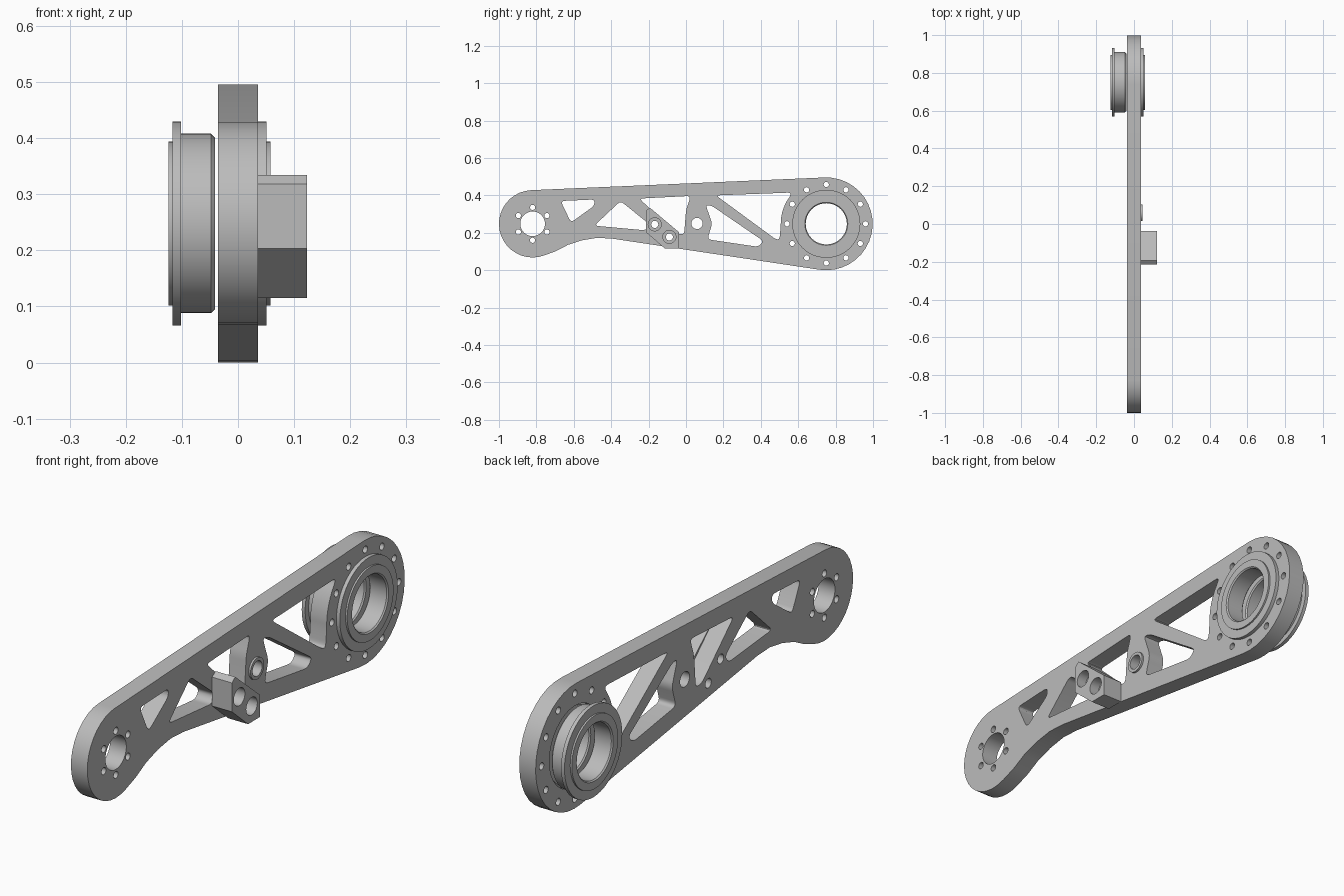
import bpy, bmesh, math
from mathutils import Vector

cube = bpy.data.objects.get("Cube")
if cube:
    bpy.data.objects.remove(cube, do_unlink=True)

metal = bpy.data.materials.new("grey_metal")
metal.use_nodes = True
GREY = (0.5, 0.5, 0.5, 1)
metal.diffuse_color = GREY
metal.node_tree.nodes["Principled BSDF"].inputs["Base Color"].default_value = GREY

HALF = 0.036                       # half thickness of the plate
BIG, BIG_R = Vector((0.75, 0.248)), 0.248
SMALL, SMALL_R = Vector((-0.82, 0.248)), 0.18
BOSS = Vector((0.059, 0.25))
BOLTS = [Vector((-0.167, 0.245)), Vector((-0.089, 0.178))]


def arc(c, r, a0, a1, n):
    return [c + r * Vector((math.cos(a), math.sin(a)))
            for a in (math.radians(a0 + (a1 - a0) * i / n) for i in range(n + 1))]


def circle(c, r, n=32):
    return arc(c, r, 0, 360, n)[:-1]


def bolt_circle(c, r, count, hole_r, start=0):
    step = 360 / count
    return [circle(p, hole_r, 16) for p in arc(c, r, start, start + 360 - step, count - 1)]


def rounded(points, size=0.022, n=5):
    """Polygon with softened corners."""
    pts, out = [Vector(p) for p in points], []
    for i, p in enumerate(pts):
        a, b = pts[i - 1] - p, pts[(i + 1) % len(pts)] - p
        p0 = p + a.normalized() * min(size, a.length * 0.45)
        p1 = p + b.normalized() * min(size, b.length * 0.45)
        for k in range(n + 1):
            t = k / n
            out.append(p0 * (1 - t) ** 2 + p * 2 * t * (1 - t) + p1 * t * t)
    return out


def finish(obj):
    bpy.ops.object.select_all(action="DESELECT")
    obj.select_set(True)
    bpy.context.view_layer.objects.active = obj
    obj.data.materials.clear()
    obj.data.materials.append(metal)
    bpy.ops.object.shade_smooth_by_angle(angle=math.radians(30))


def slab(name, loops, x0, x1):
    """Fill outline loops (y, z), holes included, and extrude from x0 to x1."""
    curve = bpy.data.curves.new(name, "CURVE")
    curve.dimensions = "2D"
    curve.fill_mode = "BOTH"
    curve.extrude = (x1 - x0) / 2
    for loop in loops:
        spline = curve.splines.new("POLY")
        spline.points.add(len(loop) - 1)
        for point, p in zip(spline.points, loop):
            point.co = (p.x, p.y, 0, 1)
        spline.use_cyclic_u = True
    obj = bpy.data.objects.new(name, curve)
    bpy.context.collection.objects.link(obj)
    bpy.ops.object.select_all(action="DESELECT")
    obj.select_set(True)
    bpy.context.view_layer.objects.active = obj
    bpy.ops.object.convert(target="MESH")
    obj = bpy.context.view_layer.objects.active
    bm = bmesh.new()
    bm.from_mesh(obj.data)
    for v in bm.verts:
        y, z, x = v.co
        v.co = (x + (x0 + x1) / 2, y, z)
    bmesh.ops.remove_doubles(bm, verts=bm.verts, dist=1e-5)
    bmesh.ops.recalc_face_normals(bm, faces=bm.faces)
    bm.to_mesh(obj.data)
    bm.free()
    finish(obj)
    return obj


def lathe(name, profile, centre):
    """Revolve a closed (x, radius) profile around an axis along x."""
    bm = bmesh.new()
    verts = [bm.verts.new((x, centre.x, centre.y + r)) for x, r in profile]
    edges = [bm.edges.new((verts[i - 1], verts[i])) for i in range(len(verts))]
    bmesh.ops.spin(bm, geom=verts + edges, cent=(0, centre.x, centre.y), axis=(1, 0, 0),
                   angle=math.tau, steps=48)
    bmesh.ops.remove_doubles(bm, verts=bm.verts, dist=1e-5)
    bmesh.ops.recalc_face_normals(bm, faces=bm.faces)
    mesh = bpy.data.meshes.new(name)
    bm.to_mesh(mesh)
    bm.free()
    obj = bpy.data.objects.new(name, mesh)
    bpy.context.collection.objects.link(obj)
    finish(obj)


# Arm plate outline: big end, top edge, small end, curved underside
underside = [(-0.695, 0.102), (-0.63, 0.136), (-0.555, 0.16), (-0.475, 0.173), (-0.396, 0.169)]
outline = (arc(BIG, BIG_R, -98.5, 92.5, 20) + arc(SMALL, SMALL_R, 92.5, 290, 20)
           + [Vector(p) for p in underside])

# Lightening windows between the webs
windows = [
    rounded([(-0.67, 0.37), (-0.49, 0.378), (-0.49, 0.345), (-0.615, 0.255)]),
    rounded([(-0.49, 0.238), (-0.35, 0.37), (-0.195, 0.245), (-0.215, 0.213)]),
    rounded([(-0.25, 0.383), (0.025, 0.397), (0.0, 0.32), (-0.01, 0.19), (-0.05, 0.195)]),
    rounded([(0.105, 0.35), (0.14, 0.343), (0.415, 0.155), (0.385, 0.125),
             (0.115, 0.165), (0.14, 0.25)]),
    rounded([(0.16, 0.4)] + [Vector((0.56, 0.415))]
            + arc(BIG, 0.244, 142, 183, 5) + [Vector((0.5, 0.165)), Vector((0.48, 0.165))]),
]

# Bores and bolt holes
holes = [circle(BIG, 0.161, 48), circle(SMALL, 0.066), circle(BOSS, 0.03)]
holes += [circle(b, 0.019, 20) for b in BOLTS]
holes += bolt_circle(BIG, 0.21, 12, 0.014)
holes += bolt_circle(SMALL, 0.088, 6, 0.014, 30)
slab("arm_plate", [outline] + windows + holes, -HALF, HALF)

# Boss ring around the middle hole
slab("boss_ring", [circle(BOSS, 0.043), circle(BOSS, 0.03)], HALF, 0.044)

# Stop block with counterbored bolt holes
block_shape = [(-0.193, 0.334), (-0.037, 0.203), (-0.037, 0.115), (-0.112, 0.115),
               (-0.214, 0.203), (-0.214, 0.318)]
block = slab("stop_block", [[Vector(p) for p in block_shape]]
             + [circle(b, 0.019, 20) for b in BOLTS], HALF, 0.123)
cutter = slab("counterbore_cutter", [circle(b, 0.035) for b in BOLTS], 0.08, 0.14)
cutter.hide_render = True
cut = block.modifiers.new("counterbores", "BOOLEAN")
cut.operation = "DIFFERENCE"
cut.object = cutter
cut.solver = "EXACT"
bpy.context.view_layer.objects.active = block
bpy.ops.object.modifier_apply(modifier=cut.name)
bpy.data.objects.remove(cutter, do_unlink=True)
finish(block)

# Flanged bearings: x measured outward from the inner face
bearing = [(0, 0.115), (0, 0.153), (0.007, 0.16), (0.061, 0.16), (0.061, 0.182),
           (0.076, 0.182), (0.076, 0.146), (0.083, 0.146), (0.083, 0.115),
           (0.078, 0.11), (0.005, 0.11)]
lathe("right_bearing", [(x - 0.025, r) for x, r in bearing], BIG)
lathe("left_bearing", [(-0.041 - x, r) for x, r in bearing], BIG)
